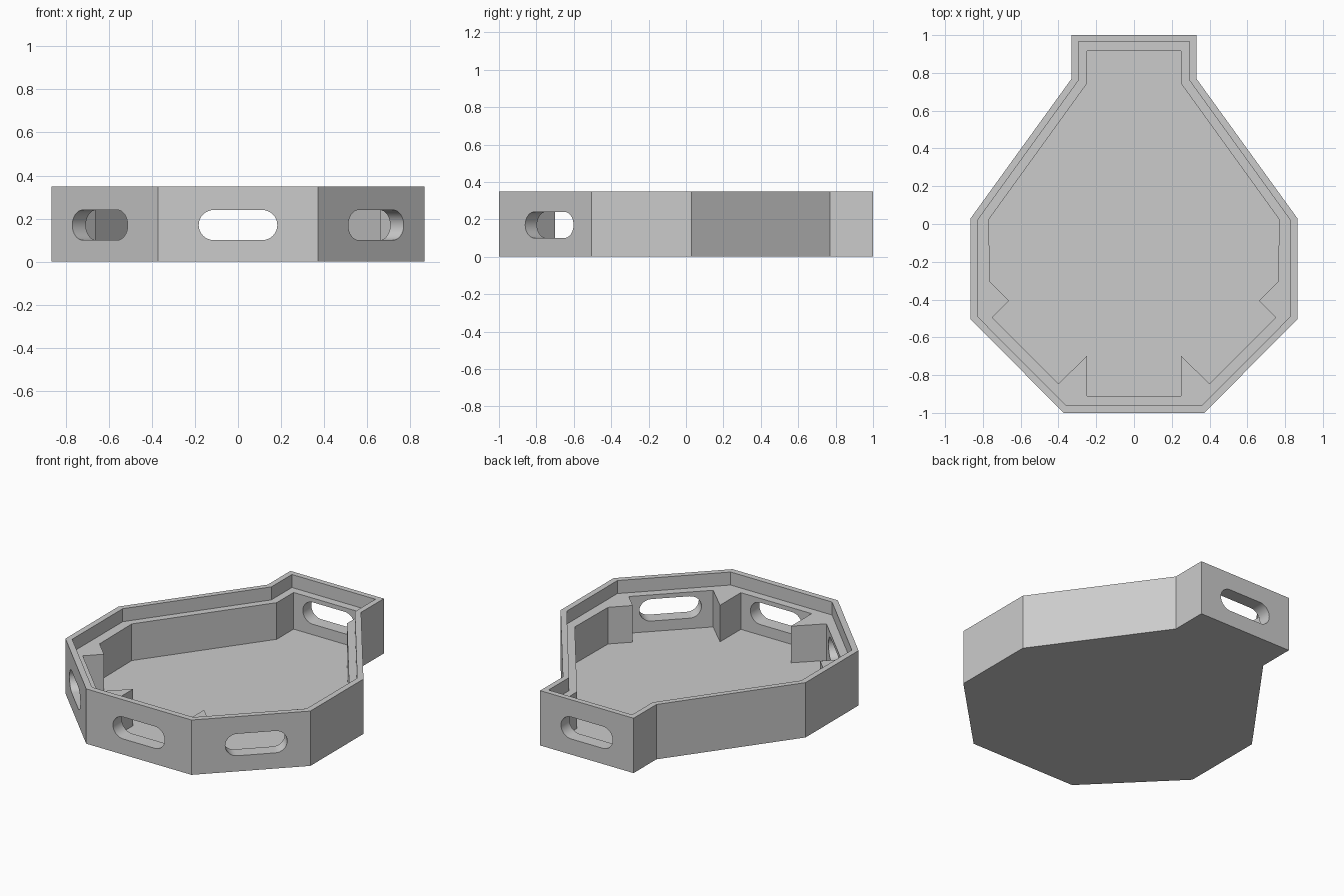
import bpy, bmesh, math
from mathutils import Matrix

if "Cube" in bpy.data.objects:
    bpy.data.objects.remove(bpy.data.objects["Cube"])

HEIGHT, LEDGE, FLOOR = 0.35, 0.267, 0.033


def mirrored(half):
    """Close a right-hand half outline (back to front) across x = 0."""
    return half + [(-x, y) for x, y in reversed(half)]


def prism(name, outline, z0, z1):
    bm = bmesh.new()
    face = bm.faces.new([bm.verts.new((x, y, z0)) for x, y in outline])
    ext = bmesh.ops.extrude_face_region(bm, geom=[face])
    tops = [g for g in ext["geom"] if isinstance(g, bmesh.types.BMVert)]
    bmesh.ops.translate(bm, verts=tops, vec=(0, 0, z1 - z0))
    bmesh.ops.recalc_face_normals(bm, faces=bm.faces)
    mesh = bpy.data.meshes.new(name)
    bm.to_mesh(mesh)
    bm.free()
    obj = bpy.data.objects.new(name, mesh)
    bpy.context.collection.objects.link(obj)
    return obj


def slot_cutter(x, y, angle):
    """Stadium prism passing through the wall at (x, y)."""
    r, half = 0.07, 0.1825 - 0.07
    pts = []
    for side, start in ((1, -90), (-1, 90)):
        for i in range(17):
            a = math.radians(start + i * 180 / 16)
            pts.append((side * half + r * math.cos(a), r * math.sin(a)))
    obj = prism("slot_cutter", pts, -0.14, 0.14)
    obj.data.transform(Matrix.Translation((x, y, 0.17))
                       @ Matrix.Rotation(angle, 4, 'Z')
                       @ Matrix.Rotation(math.pi / 2, 4, 'X'))
    return obj


def cut(target, cutter):
    cutter.hide_render = True
    mod = target.modifiers.new("cut", 'BOOLEAN')
    mod.operation, mod.solver, mod.object = 'DIFFERENCE', 'EXACT', cutter
    bpy.context.view_layer.objects.active = target
    bpy.ops.object.modifier_apply(modifier=mod.name)
    bpy.data.objects.remove(cutter)


# Outer body
tray = prism("tray_case", mirrored([
    (0.33, 1), (0.33, 0.77), (0.865, 0.03), (0.865, -0.505), (0.372, -1)]), 0, HEIGHT)

# Stepped recess for a lid
cut(tray, prism("lid_recess_cutter", mirrored([
    (0.295, 0.965), (0.295, 0.758), (0.828, 0.02), (0.828, -0.49), (0.358, -0.962)]),
    LEDGE, 0.5))

# Main cavity, leaving the corner posts between the windows
cut(tray, prism("cavity_cutter", mirrored([
    (0.248, 0.915), (0.248, 0.745), (0.768, 0.025), (0.764, -0.305), (0.662, -0.407),
    (0.75, -0.495), (0.40, -0.845), (0.25, -0.70), (0.25, -0.91)]),
    FLOOR, 0.5))

# Rounded windows: front, back and both front diagonals
for x, y, angle in ((0, -0.96, 0), (0, 0.96, 0),
                    (0.615, -0.705, math.pi / 4), (-0.615, -0.705, -math.pi / 4)):
    cut(tray, slot_cutter(x, y, angle))

# Single plain grey
grey = bpy.data.materials.new("plain_grey")
grey.diffuse_color = (0.6, 0.6, 0.6, 1)
grey.use_nodes = True
grey.node_tree.nodes["Principled BSDF"].inputs["Base Color"].default_value = grey.diffuse_color
tray.data.materials.clear()
tray.data.materials.append(grey)
for p in tray.data.polygons:
    p.material_index = 0
bpy.ops.object.select_all(action='DESELECT')
tray.select_set(True)
bpy.context.view_layer.objects.active = tray
bpy.ops.object.shade_smooth_by_angle(angle=math.radians(30))
